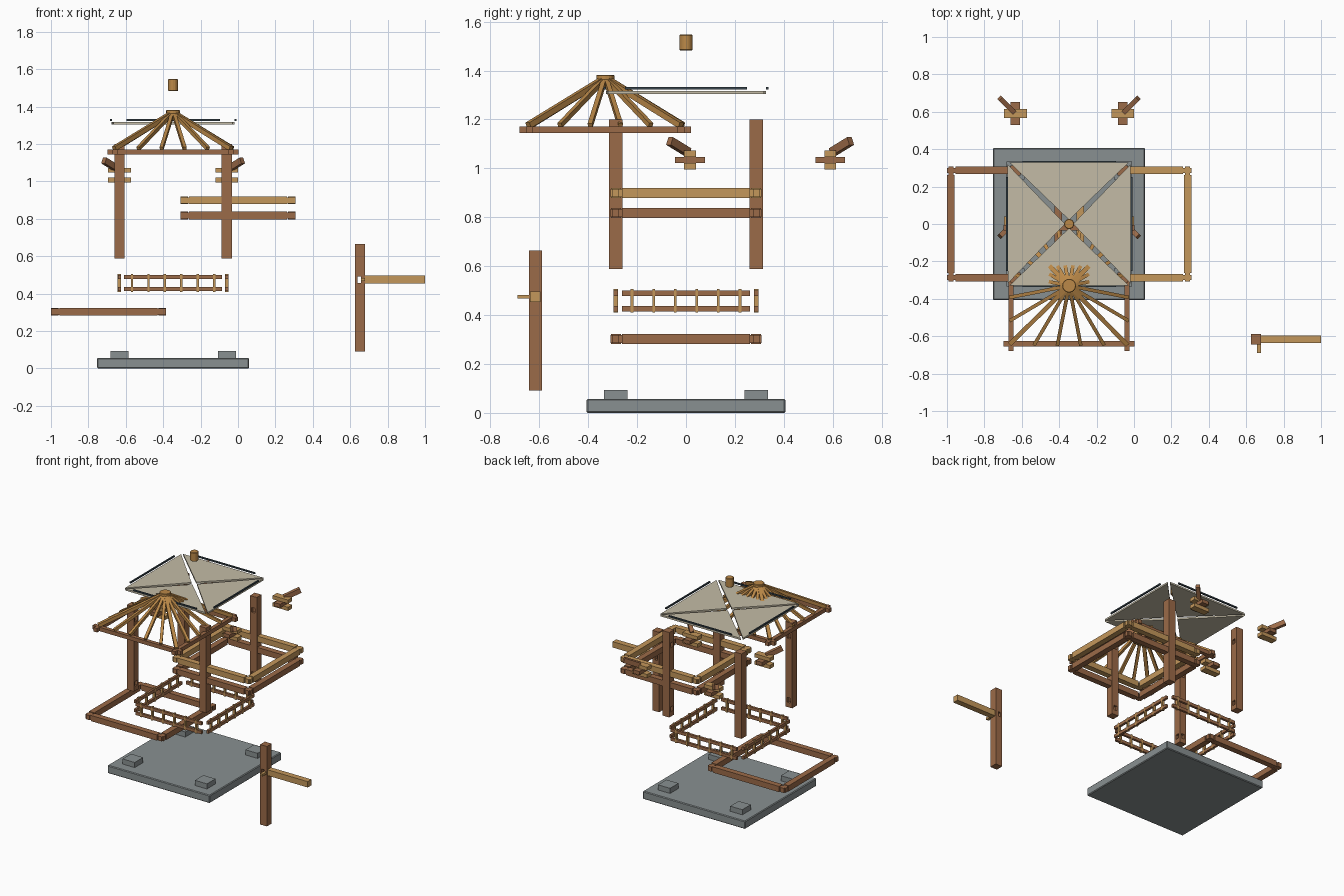
import bpy, bmesh
from math import pi
from mathutils import Vector, Matrix

if "Cube" in bpy.data.objects:
    bpy.data.objects.remove(bpy.data.objects["Cube"])

CX = -0.347      # centre line of the pavilion
P = 0.287        # post offset from the centre
SIGNS = [(-1, -1), (1, -1), (1, 1), (-1, 1)]


def material(name, r, g, b):
    m = bpy.data.materials.new(name)
    m.diffuse_color = (r, g, b, 1)
    m.use_nodes = True
    m.node_tree.nodes["Principled BSDF"].inputs["Base Color"].default_value = m.diffuse_color
    return m


DARK = material("dark_wood", .33, .145, .065)
LIGHT = material("light_wood", .55, .31, .105)
GOLD = material("golden_wood", .5, .25, .065)
STONE = material("stone", .25, .28, .285)
PANEL = material("roof_panel", .55, .5, .38)
SLATE = material("slate", .04, .06, .075)


def finish(name, bm, mat):
    bmesh.ops.recalc_face_normals(bm, faces=bm.faces)
    me = bpy.data.meshes.new(name)
    bm.to_mesh(me)
    bm.free()
    if mat:
        me.materials.append(mat)
    ob = bpy.data.objects.new(name, me)
    bpy.context.collection.objects.link(ob)
    return ob


def add_box(bm, c, s, rot=None):
    m = Matrix.Translation(c) @ (rot or Matrix()) @ Matrix.Diagonal((*s, 1))
    bmesh.ops.create_cube(bm, size=1, matrix=m)


def boxes(name, items, mat):
    bm = bmesh.new()
    for c, s in items:
        add_box(bm, c, s)
    return finish(name, bm, mat)


def add_strut(bm, a, b, w, h):
    a, b = Vector(a), Vector(b)
    d = b - a
    add_box(bm, (a + b) / 2, (w, d.length, h), d.to_track_quat('Y', 'Z').to_matrix().to_4x4())


def drum(name, c, r, h, mat):
    bm = bmesh.new()
    bmesh.ops.create_cone(bm, cap_ends=True, segments=16, radius1=r, radius2=r, depth=h,
                          matrix=Matrix.Translation(c))
    ob = finish(name, bm, mat)
    bev = ob.modifiers.new("bevel", 'BEVEL')
    bev.width, bev.segments = .003, 1
    return ob


def cut(ob, items):
    cutter = boxes(ob.name + "_cutter", items, None)
    cutter.hide_render = True
    cutter.hide_viewport = True
    mod = ob.modifiers.new("mortises", 'BOOLEAN')
    mod.operation, mod.solver, mod.object = 'DIFFERENCE', 'EXACT', cutter


# stone base and pads
base = boxes("stone_base", [((CX, 0, .0285), (.813, .813, .057))], STONE)
bev = base.modifiers.new("bevel", 'BEVEL')
bev.width, bev.segments = .005, 1
boxes("stone_pads", [((CX + sx * P, sy * P, .075), (.096, .096, .038)) for sx, sy in SIGNS], STONE)

# posts with blind mortises on the inner faces
for i, (sx, sy) in enumerate(SIGNS):
    x, y = CX + sx * P, sy * P
    post = boxes(f"post_{i + 1}", [((x, y, .894), (.054, .054, .61))], DARK)
    holes = []
    for z in (.64, 1.1):
        holes.append(((x - sx * .025, y, z), (.03, .026, .034)))
        holes.append(((x, y - sy * .025, z), (.026, .03, .034)))
    cut(post, holes)


# beam rings with tenon ends
def beam_ring(name, cx, z, mat):
    items = []
    for s in (-1, 1):
        items.append(((cx, s * P, z), (.524, .041, .041)))
        items.append(((cx + s * P, 0, z), (.041, .524, .041)))
        for t in (-1, 1):
            items.append(((cx + t * .284, s * P, z), (.048, .027, .033)))
            items.append(((cx + s * P, t * .284, z), (.027, .048, .033)))
    boxes(name, items, mat)


beam_ring("floor_beams", 2 * CX + .002, .303, DARK)
beam_ring("lower_tie_beams", 0, .818, DARK)
beam_ring("upper_tie_beams", 0, .899, LIGHT)

# railings on four sides
rails, balusters = [], []
for s in (-1, 1):
    for z in (.49, .426):
        rails.append(((CX, s * P, z), (.524, .017, .022)))
        rails.append(((CX + s * P, 0, z), (.017, .524, .022)))
    for k in range(6):
        o = (k - 2.5) * .088
        balusters.append(((CX + o, s * P, .458), (.012, .018, .096)))
        balusters.append(((CX + s * P, o, .458), (.018, .012, .096)))
boxes("rails", rails, DARK)
boxes("balusters", balusters, LIGHT)

# corner brackets: stacked arms with a slanted strut
for i, (sx, sy) in enumerate(SIGNS):
    x, y = CX + sx * P, .303 + sy * P
    boxes(f"bracket_arms_x_{i + 1}", [((x, y, 1.06), (.122, .048, .026)),
                                      ((x, y, 1.008), (.122, .048, .026))], LIGHT)
    boxes(f"bracket_arm_y_{i + 1}", [((x, y, 1.034), (.05, .122, .026))], DARK)
    bm = bmesh.new()
    add_strut(bm, (x + sx * .008, y + sy * .008, 1.066),
              (x + sx * .083, y + sy * .083, 1.112), .027, .034)
    finish(f"bracket_strut_{i + 1}", bm, DARK)

# roof frame: eave beams, rafters and hub
RY, E = -.33, .31
eaves = []
for s in (-1, 1):
    eaves.append(((CX, RY + s * E, 1.158), (.7, .028, .028)))
    eaves.append(((CX + s * E, RY, 1.158), (.028, .7, .028)))
boxes("eave_beams", eaves, DARK)
rafters, hips = bmesh.new(), bmesh.new()
for q in range(4):
    rot = Matrix.Rotation(q * pi / 2, 3, 'Z')
    for k in range(5):
        hip = k == 4
        end = Vector(((2 * k - 3) / 5 * E if not hip else E, -E - .005, 0))
        d = rot @ end
        n = d.normalized() * .025
        add_strut(hips if hip else rafters, (CX + n.x, RY + n.y, 1.358),
                  (CX + d.x, RY + d.y, 1.176), .024 if hip else .019, .024 if hip else .02)
finish("rafters", rafters, GOLD)
finish("hip_rafters", hips, GOLD)
drum("roof_hub", (CX, RY, 1.363), .037, .038, GOLD)

# roof covering: four flat triangles and edge bars
bm = bmesh.new()
for q in range(4):
    rot = Matrix.Rotation(q * pi / 2, 3, 'Z')
    tri = [bm.verts.new(rot @ Vector(p) + Vector((CX, 0, 0)))
           for p in ((-.318, -.328, 1.305), (.318, -.328, 1.305), (0, -.022, 1.305))]
    face = bm.faces.new(tri)
    top = bmesh.ops.extrude_face_region(bm, geom=[face])["geom"]
    bmesh.ops.translate(bm, vec=(0, 0, .012), verts=[v for v in top if isinstance(v, bmesh.types.BMVert)])
finish("roof_panels", bm, PANEL)
bars = []
for s in (-1, 1):
    bars.append(((CX, s * .333, 1.328), (.5, .01, .01)))
    bars.append(((CX + s * .333, 0, 1.328), (.01, .5, .01)))
boxes("roof_edge_bars", bars, SLATE)
drum("finial", (CX, 0, 1.515), .027, .064, GOLD)

# separate joint sample: post, arm with tenon, peg
jp = boxes("joint_post", [((.653, -.616, .378), (.054, .054, .574))], DARK)
cut(jp, [((.6485, -.616, .475), (.02, .08, .034))])
boxes("joint_arm", [((.838, -.616, .475), (.324, .042, .042)),
                    ((.668, -.616, .475), (.018, .026, .034))], LIGHT)
boxes("joint_peg", [((.668, -.655, .475), (.02, .068, .016))], LIGHT)
